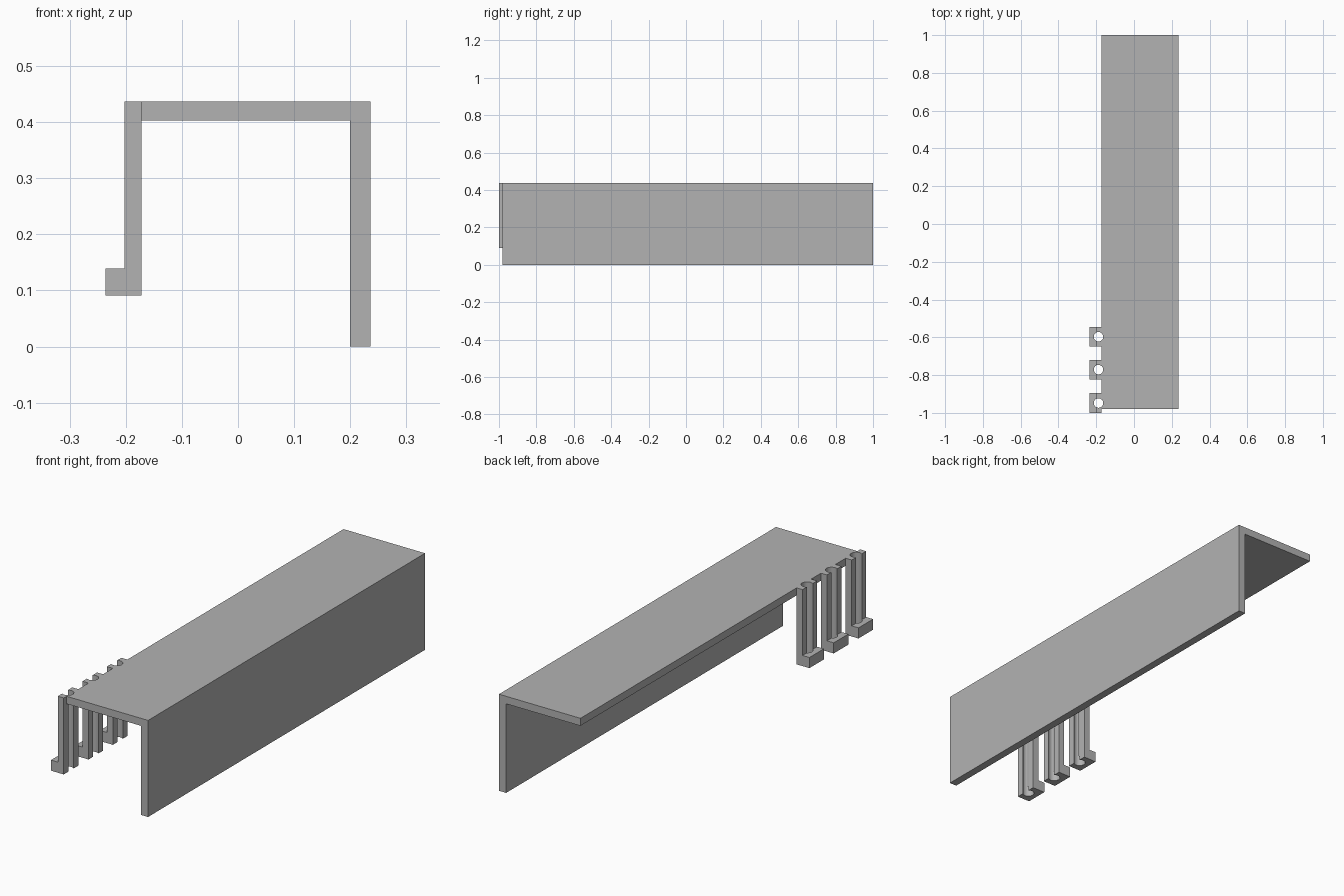
import bpy
import bmesh

cube = bpy.data.objects.get("Cube")
if cube:
    bpy.data.objects.remove(cube, do_unlink=True)

GREY = (0.45, 0.45, 0.45, 1)
grey = bpy.data.materials.new("plain_grey")
grey.use_nodes = True
grey.diffuse_color = GREY
grey.node_tree.nodes["Principled BSDF"].inputs["Base Color"].default_value = GREY

TOP = 0.437
INNER = -0.172          # edge where the top panel meets the clips
CLIP_CENTRES = (-0.948, -0.771, -0.597)
CLIP_WIDTH = 0.104
HOLE_X, HOLE_RADIUS = -0.188, 0.025


def extrude_profile(name, profile, y0, y1):
    """Extrude an x-z outline along y."""
    bm = bmesh.new()
    face = bm.faces.new([bm.verts.new((x, y0, z)) for x, z in profile])
    side = bmesh.ops.extrude_face_region(bm, geom=[face])
    moved = [v for v in side["geom"] if isinstance(v, bmesh.types.BMVert)]
    bmesh.ops.translate(bm, verts=moved, vec=(0, y1 - y0, 0))
    bmesh.ops.recalc_face_normals(bm, faces=bm.faces)
    mesh = bpy.data.meshes.new(name)
    bm.to_mesh(mesh)
    bm.free()
    mesh.materials.append(grey)
    obj = bpy.data.objects.new(name, mesh)
    bpy.context.collection.objects.link(obj)
    return obj


def drill(obj, y):
    """Cut a vertical round hole through the full height."""
    bpy.ops.mesh.primitive_cylinder_add(
        vertices=32, radius=HOLE_RADIUS, depth=1, location=(HOLE_X, y, 0.25))
    cutter = bpy.context.object
    cutter.data.materials.append(grey)
    cutter.hide_render = True
    mod = obj.modifiers.new("hole", "BOOLEAN")
    mod.operation = "DIFFERENCE"
    mod.solver = "EXACT"
    mod.object = cutter
    bpy.context.view_layer.objects.active = obj
    bpy.ops.object.modifier_apply(modifier=mod.name)
    bpy.data.objects.remove(cutter, do_unlink=True)


# Top panel and side wall in one angled section
panel = extrude_profile("angled_panel", [
    (INNER, 0.403), (0.2, 0.403), (0.2, 0),
    (0.236, 0), (0.236, TOP), (INNER, TOP)], -0.98, 1)

# Hanging clips with an outward foot, split by round channels
for i, y in enumerate(CLIP_CENTRES):
    clip = extrude_profile(f"clip_{i + 1}", [
        (INNER, TOP), (-0.202, TOP), (-0.202, 0.139),
        (-0.236, 0.139), (-0.236, 0.091), (INNER, 0.091)],
        y - CLIP_WIDTH / 2, y + CLIP_WIDTH / 2)
    drill(clip, y)
    drill(panel, y)
